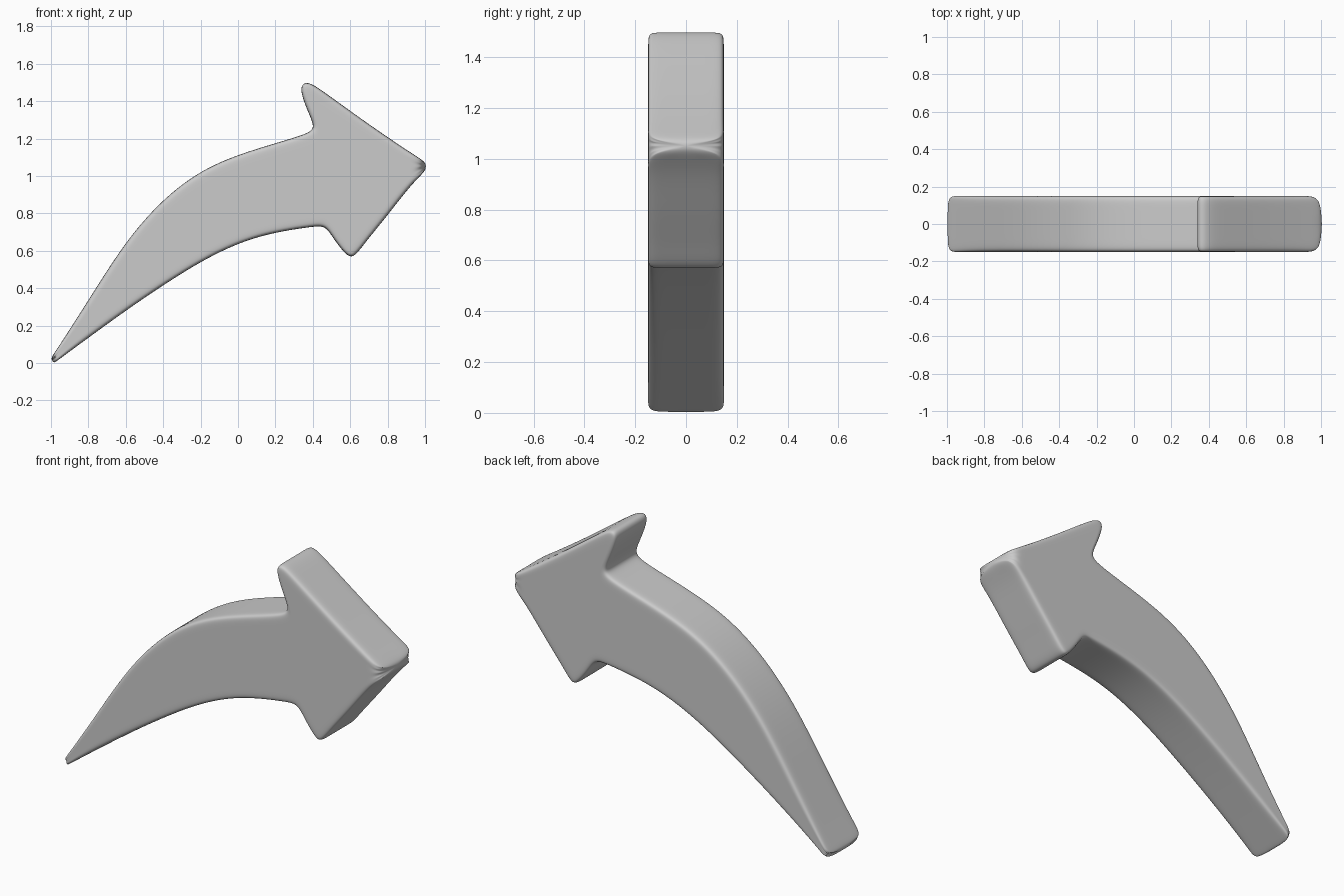
import bpy, bmesh
from mathutils import Vector

if "Cube" in bpy.data.objects:
    bpy.data.objects.remove(bpy.data.objects["Cube"])

HALF, SUPPORT, INSET = 0.149, 0.095, 0.04

# stations along the arrow: upper outline (x, z), lower outline (x, z)
stations = [
    (-1.005, .022, -.99, -.006), (-.97, .07, -.95, .025), (-.8, .335, -.78, .15),
    (-.6, .655, -.58, .295), (-.4, .88, -.38, .43), (-.2, 1.03, -.18, .555),
    (0, 1.115, .02, .65), (.2, 1.175, .2, .70), (.35, 1.22, .40, .73),
    (.414, 1.25, .468, .735), (.385, 1.32, .51, .665),
    (.322, 1.47, .58, .573), (.365, 1.515, .62, .562), (.46, 1.45, .68, .645),
    (.7, 1.275, .8, .79), (.93, 1.12, .93, .96), (1.012, 1.07, 1.012, 1.035)]
# centre line through the head, keeps the face flow clean behind the barbs
head_mid = {9: (.46, .98), 10: (.51, .98), 11: (.56, .98), 12: (.61, .99),
            13: (.68, 1.0), 14: (.8, 1.03), 15: (.92, 1.05)}

n = len(stations)
top = [Vector(s[:2]) for s in stations]
bot = [Vector(s[2:]) for s in stations]
outline = top + bot[::-1]                      # clockwise in x/z


def inset(i, dist):
    """Outline point i moved inward along its mitred normal."""
    p = outline[i]
    a = (p - outline[i - 1]).normalized()
    b = (outline[(i + 1) % len(outline)] - p).normalized()
    na, nb = Vector((a.y, -a.x)), Vector((b.y, -b.x))
    m = (na + nb).normalized()
    return p + m * dist / max(m.dot(na), 0.6)


bm = bmesh.new()
rings = []
for i in range(n):
    t, b = top[i], bot[i]
    d = min(INSET, 0.3 * (t - b).length)
    ti, bi = inset(i, d), inset(2 * n - 1 - i, d)
    mid = Vector(head_mid[i]) if i in head_mid else (ti + bi) / 2
    cols = [t, ti, mid, bi, b]
    loop = [(c, -HALF) for c in cols] + [(b, -SUPPORT), (b, SUPPORT)]
    loop += [(c, HALF) for c in cols[::-1]] + [(t, SUPPORT), (t, -SUPPORT)]
    rings.append([bm.verts.new((c.x, y, c.y)) for c, y in loop])

# skin between stations and close both ends
for r0, r1 in zip(rings, rings[1:]):
    for k in range(len(r0)):
        j = (k + 1) % len(r0)
        bm.faces.new((r0[k], r0[j], r1[j], r1[k]))
for r in (rings[0], rings[-1]):
    bm.faces.new(r)
bmesh.ops.recalc_face_normals(bm, faces=bm.faces)
for f in bm.faces:
    f.smooth = True

mesh = bpy.data.meshes.new("curved_arrow")
bm.to_mesh(mesh)
bm.free()
arrow = bpy.data.objects.new("curved_arrow", mesh)
bpy.context.collection.objects.link(arrow)
sub = arrow.modifiers.new("smooth", 'SUBSURF')
sub.levels = sub.render_levels = 3
